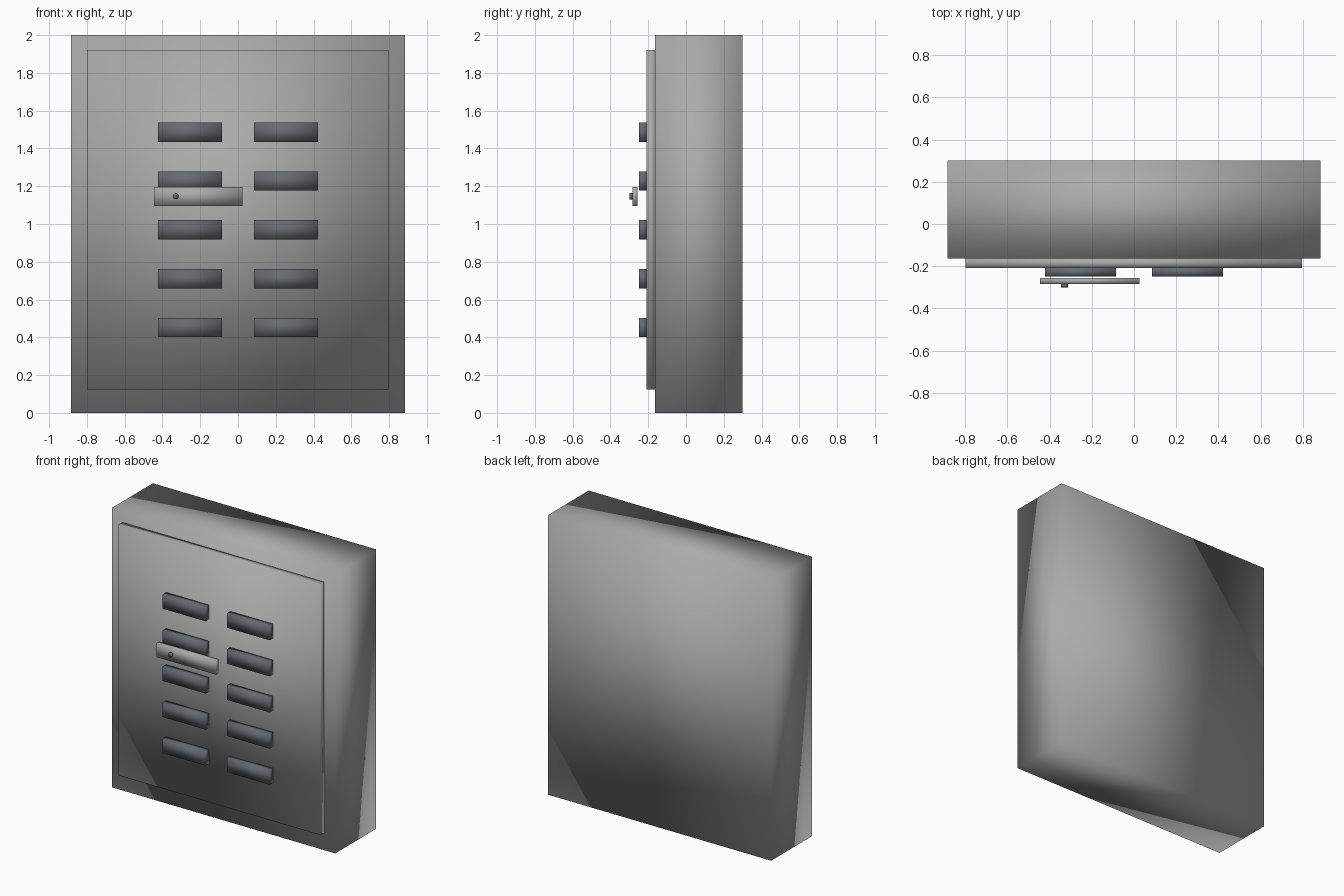
import bpy
import bmesh
from mathutils import Vector, Matrix

cube = bpy.data.objects.get("Cube")
if cube:
    bpy.data.objects.remove(cube, do_unlink=True)


def material(name, color):
    mat = bpy.data.materials.new(name)
    mat.use_nodes = True
    mat.diffuse_color = (*color, 1)
    mat.node_tree.nodes["Principled BSDF"].inputs["Base Color"].default_value = (*color, 1)
    return mat


steel = material("grey steel", (0.40, 0.41, 0.40))
slate = material("dark slate", (0.13, 0.145, 0.16))
iron = material("dark iron", (0.14, 0.14, 0.14))


def add_object(name, bm, mat):
    mesh = bpy.data.meshes.new(name)
    bm.to_mesh(mesh)
    bm.free()
    mesh.materials.append(mat)
    mesh.shade_smooth()
    obj = bpy.data.objects.new(name, mesh)
    bpy.context.collection.objects.link(obj)
    return obj


def box(name, x, y, z, mat):
    """Soft-shaded box spanning the given (low, high) ranges."""
    bm = bmesh.new()
    bmesh.ops.create_cube(bm, size=1)
    spans = (x, y, z)
    bmesh.ops.scale(bm, vec=Vector([b - a for a, b in spans]), verts=bm.verts)
    bmesh.ops.translate(bm, vec=Vector([(a + b) / 2 for a, b in spans]), verts=bm.verts)
    return add_object(name, bm, mat)


# Cabinet and door
box("cabinet_body", (-0.885, 0.885), (-0.163, 0.30), (0, 2), steel)
box("door_panel", (-0.80, 0.797), (-0.208, -0.163), (0.125, 1.92), steel)

# Two columns of louvre vents
for row in range(5):
    z = 0.452 + row * 0.2585
    for side, name in ((-1, "right"), (1, "left")):
        x = side * 0.254
        box(f"vent_{name}_{row + 1}", (x - 0.169, x + 0.169),
            (-0.248, -0.208), (z - 0.051, z + 0.051), slate)

# Handle bar
box("handle_bar", (-0.445, 0.025), (-0.284, -0.256), (1.096, 1.197), steel)

# Bolt through the handle
bm = bmesh.new()
bmesh.ops.create_cone(bm, cap_ends=True, segments=8, radius1=0.016, radius2=0.016,
                      depth=0.02, matrix=Matrix.Translation((-0.33, -0.29, 1.147))
                      @ Matrix.Rotation(1.5708, 4, "X"))
add_object("handle_bolt", bm, iron)
